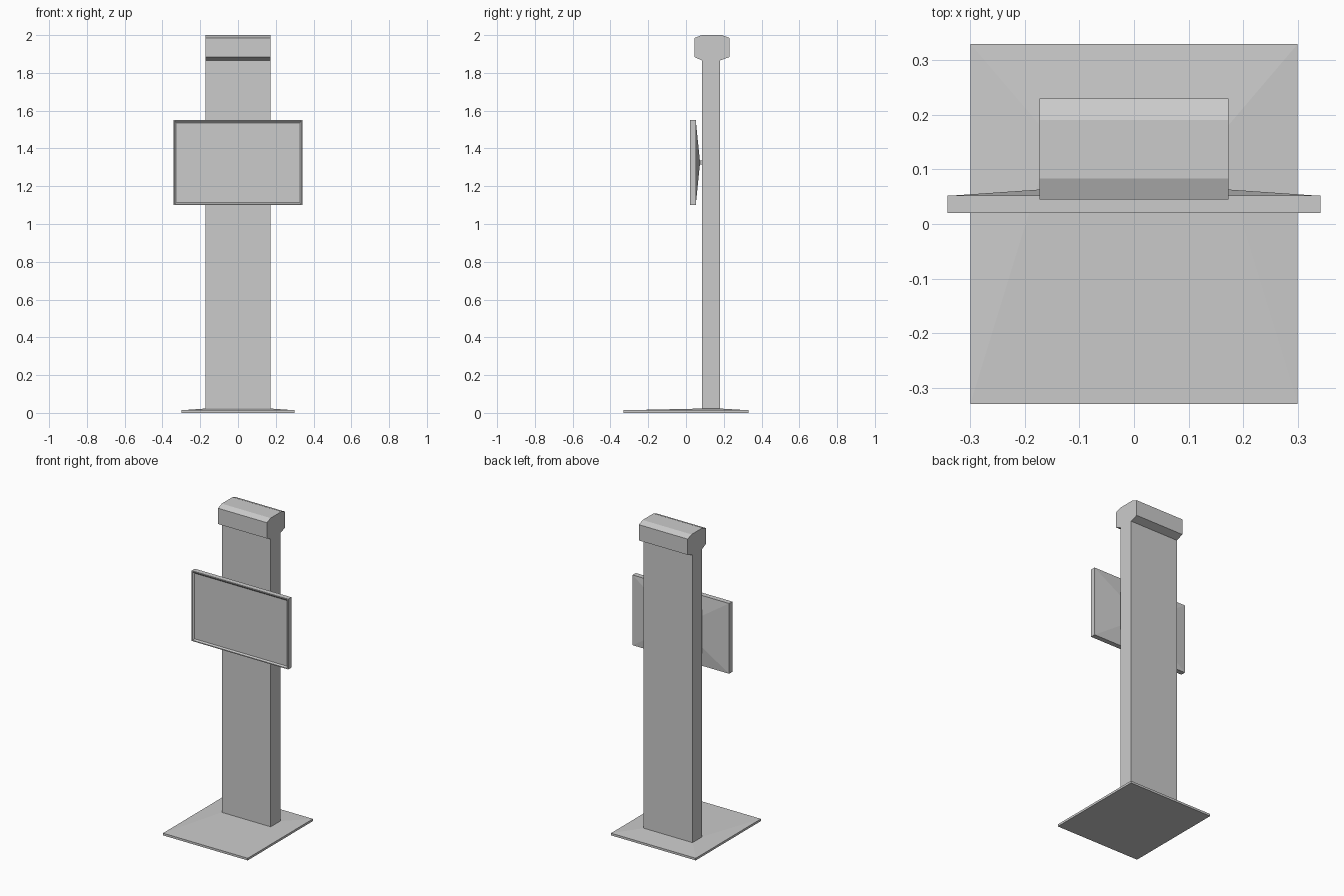
import bpy, bmesh
from mathutils import Vector

if "Cube" in bpy.data.objects:
    bpy.data.objects.remove(bpy.data.objects["Cube"])


def finish(name, bm):
    bmesh.ops.recalc_face_normals(bm, faces=bm.faces)
    mesh = bpy.data.meshes.new(name)
    bm.to_mesh(mesh)
    bm.free()
    obj = bpy.data.objects.new(name, mesh)
    bpy.context.collection.objects.link(obj)
    return obj


def loft(name, loops):
    """Skin a stack of equal-sized vertex loops and cap both ends."""
    bm = bmesh.new()
    rings = [[bm.verts.new(p) for p in loop] for loop in loops]
    for a, b in zip(rings, rings[1:]):
        for i in range(len(a)):
            j = (i + 1) % len(a)
            bm.faces.new((a[i], a[j], b[j], b[i]))
    bm.faces.new(rings[0])
    bm.faces.new(rings[-1])
    return finish(name, bm)


def rect_z(x, y0, y1, z):
    return [Vector(p) for p in ((-x, y0, z), (x, y0, z), (x, y1, z), (-x, y1, z))]


def rect_y(x, z0, z1, y):
    return [Vector(p) for p in ((-x, y, z0), (x, y, z0), (x, y, z1), (-x, y, z1))]


# Floor plate: thin rim, top rising gently to the column foot
loft("base_plate", [rect_z(0.30, -0.33, 0.33, 0.0),
                    rect_z(0.30, -0.33, 0.33, 0.014),
                    rect_z(0.173, 0.084, 0.181, 0.023)])

# Column with chamfered head: one side profile (y, z) extruded across x
profile = [(0.084, 0.02), (0.084, 1.866), (0.045, 1.884), (0.045, 1.985),
           (0.083, 2.0), (0.191, 2.0), (0.230, 1.985), (0.230, 1.884),
           (0.181, 1.866), (0.181, 0.02)]
loft("column_and_head", [[(x, y, z) for y, z in profile] for x in (-0.173, 0.173)])

# Display: recessed screen, bezel, slab sides and tapered back
loft("display", [rect_y(0.327, 1.115, 1.535, 0.027),
                 rect_y(0.336, 1.106, 1.544, 0.020),
                 rect_y(0.342, 1.100, 1.550, 0.020),
                 rect_y(0.342, 1.100, 1.550, 0.052),
                 rect_y(0.336, 1.104, 1.546, 0.052),
                 rect_y(0.030, 1.310, 1.340, 0.073)])

# Short arm joining the display to the column
loft("display_mount", [rect_y(0.018, 1.315, 1.336, 0.070),
                       rect_y(0.018, 1.315, 1.336, 0.088)])
